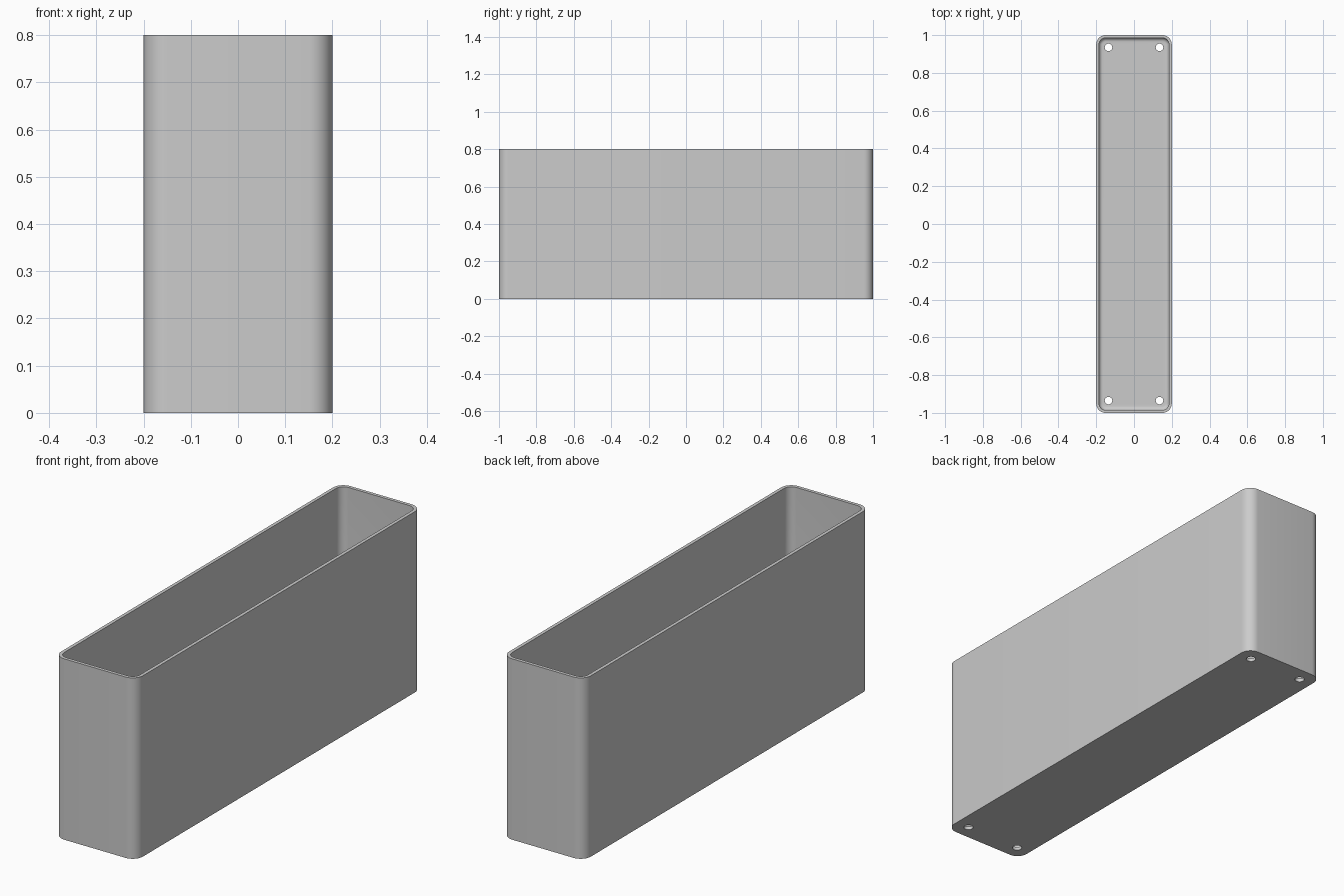
import bpy, bmesh
from math import cos, sin, pi

if "Cube" in bpy.data.objects:
    bpy.data.objects.remove(bpy.data.objects["Cube"], do_unlink=True)

HALF_X, HALF_Y, HEIGHT = 0.2, 1.0, 0.8
CORNER, WALL, FLOOR, FILLET = 0.05, 0.015, 0.015, 0.02
STEPS = 10

grey = bpy.data.materials.new("plain grey")
grey.use_nodes = True
colour = (0.6, 0.6, 0.6, 1)
grey.diffuse_color = colour
grey.node_tree.nodes["Principled BSDF"].inputs["Base Color"].default_value = colour


def rounded_ring(bm, inset, z):
    """Ring of vertices around a rounded rectangle inset from the outer wall."""
    r = max(CORNER - inset, 0.01)
    cx, cy = HALF_X - inset - r, HALF_Y - inset - r
    ring = []
    for q, (sx, sy) in enumerate(((1, 1), (-1, 1), (-1, -1), (1, -1))):
        for i in range(STEPS + 1):
            a = (q + i / STEPS) * pi / 2
            ring.append(bm.verts.new((sx * cx + r * cos(a), sy * cy + r * sin(a), z)))
    return ring


def bridge(bm, low, high):
    n = len(low)
    for i in range(n):
        j = (i + 1) % n
        bm.faces.new((low[i], low[j], high[j], high[i]))


# Planter body: outer wall, flat rim, inner wall, filleted floor
bm = bmesh.new()
sections = [(0, 0), (0, HEIGHT), (WALL, HEIGHT)]
for i in range(7):
    a = i / 6 * pi / 2
    sections.append((WALL + FILLET * (1 - cos(a)), FLOOR + FILLET * (1 - sin(a))))
rings = [rounded_ring(bm, inset, z) for inset, z in sections]
for low, high in zip(rings, rings[1:]):
    bridge(bm, low, high)
bm.faces.new(rings[0])
bm.faces.new(rings[-1])
bmesh.ops.recalc_face_normals(bm, faces=bm.faces)
mesh = bpy.data.meshes.new("planter_box")
bm.to_mesh(mesh)
bm.free()
mesh.materials.append(grey)
box = bpy.data.objects.new("planter_box", mesh)
bpy.context.collection.objects.link(box)

# Drain holes near the four corners
for sx in (-1, 1):
    for sy in (-1, 1):
        bpy.ops.mesh.primitive_cylinder_add(vertices=32, radius=0.02, depth=0.1,
                                            location=(sx * 0.135, sy * 0.935, 0))
        cutter = bpy.context.object
        cutter.name = "drain_hole_cutter"
        cutter.data.materials.append(grey)
        cut = box.modifiers.new("drain_hole", "BOOLEAN")
        cut.operation, cut.solver, cut.object = "DIFFERENCE", "EXACT", cutter
        bpy.context.view_layer.objects.active = box
        bpy.ops.object.modifier_apply(modifier=cut.name)
        bpy.data.objects.remove(cutter, do_unlink=True)

# Smooth rounded corners with crisp rim and base edges
bpy.ops.object.select_all(action="DESELECT")
box.select_set(True)
bpy.context.view_layer.objects.active = box
bpy.ops.object.shade_smooth_by_angle(angle=pi / 6)
